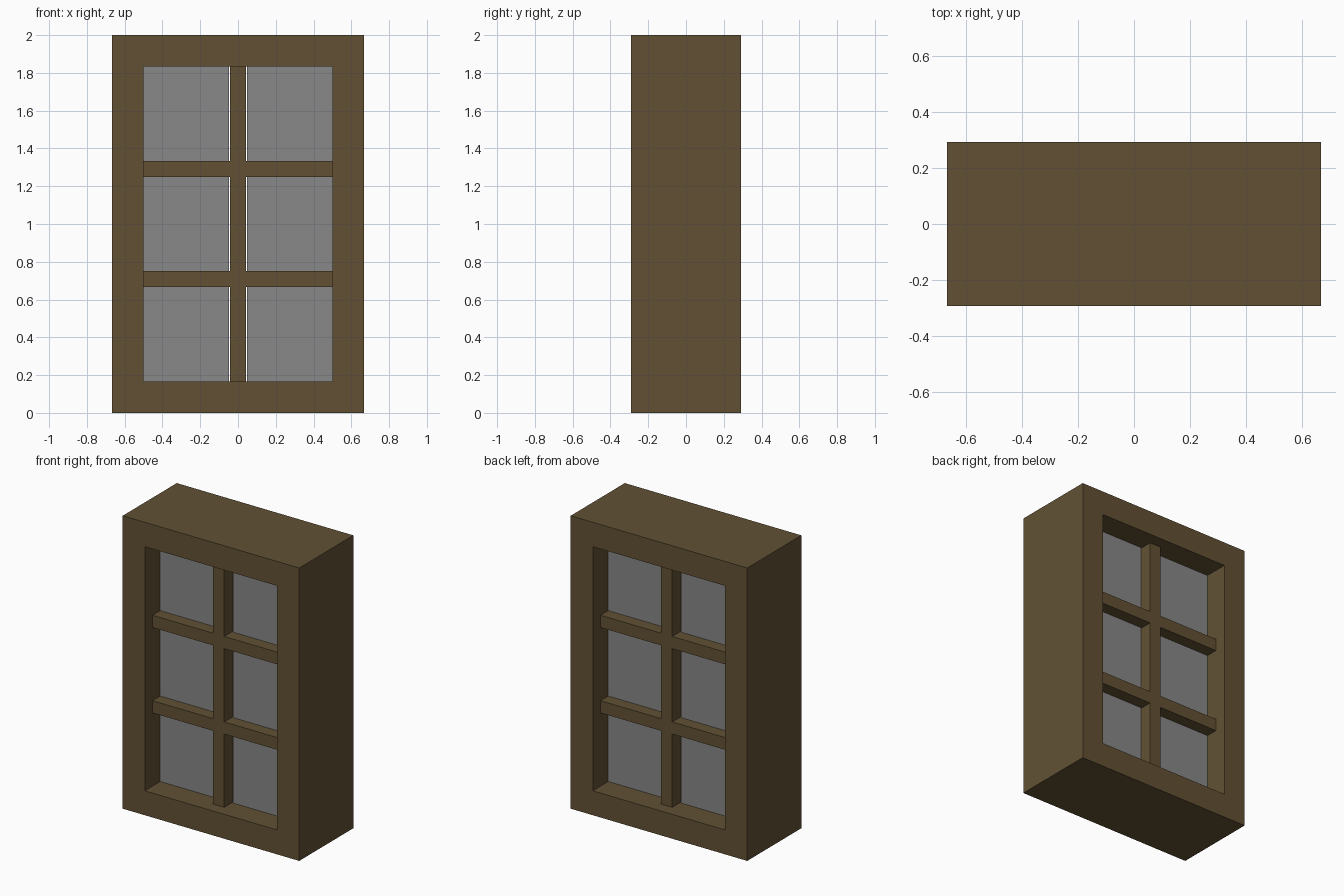
import bpy
import bmesh
from mathutils import Matrix, Vector

if "Cube" in bpy.data.objects:
    bpy.data.objects.remove(bpy.data.objects["Cube"])

U = 1 / 24  # the model sits on a regular 1/24 grid


def material(name, rgb):
    m = bpy.data.materials.new(name)
    m.diffuse_color = (*rgb, 1)
    m.use_nodes = True
    m.node_tree.nodes["Principled BSDF"].inputs["Base Color"].default_value = m.diffuse_color
    return m


WOOD = material("dark wood", (0.122, 0.083, 0.034))
GLASS = material("grey glass", (0.246, 0.246, 0.246))


def box(name, x, z, depth, mat):
    """Box spanning x and z ranges, centred on y = 0."""
    bm = bmesh.new()
    size = Vector((x[1] - x[0], depth, z[1] - z[0]))
    centre = Vector(((x[0] + x[1]) / 2, 0, (z[0] + z[1]) / 2))
    bmesh.ops.create_cube(bm, size=1, matrix=Matrix.Translation(centre) @ Matrix.Diagonal((*size, 1)))
    mesh = bpy.data.meshes.new(name)
    bm.to_mesh(mesh)
    bm.free()
    mesh.materials.append(mat)
    ob = bpy.data.objects.new(name, mesh)
    bpy.context.collection.objects.link(ob)
    return ob


# Outer frame: one ring with a rectangular opening
bm = bmesh.new()
outer = [(-16, 0), (16, 0), (16, 48), (-16, 48)]
inner = [(-12, 4), (12, 4), (12, 44), (-12, 44)]
rings = [[bm.verts.new((x * U, y * U, z * U)) for x, z in loop]
         for loop, y in ((outer, -7), (inner, -7), (inner, 7), (outer, 7))]
for k in range(4):
    a, b = rings[k], rings[(k + 1) % 4]
    for i in range(4):
        j = (i + 1) % 4
        bm.faces.new((a[i], a[j], b[j], b[i]))
bmesh.ops.recalc_face_normals(bm, faces=bm.faces)
mesh = bpy.data.meshes.new("window_frame")
bm.to_mesh(mesh)
bm.free()
mesh.materials.append(WOOD)
bpy.context.collection.objects.link(bpy.data.objects.new("window_frame", mesh))

# Horizontal glazing bars
for name, z in (("lower", 16), ("upper", 30)):
    box(f"{name}_horizontal_bar", (-12 * U, 12 * U), (z * U, (z + 2) * U), 10 * U, WOOD)

# Vertical bar pieces and glass panes for each row
GAP = 0.048  # panes stop just short of the vertical bar
for row, z0, z1 in (("bottom", 4, 16), ("middle", 18, 30), ("top", 32, 44)):
    z = (z0 * U, z1 * U)
    box(f"{row}_vertical_bar", (-U, U), z, 10 * U, WOOD)
    box(f"{row}_left_pane", (-12 * U, -GAP), z, 6 * U, GLASS)
    box(f"{row}_right_pane", (GAP, 12 * U), z, 6 * U, GLASS)
